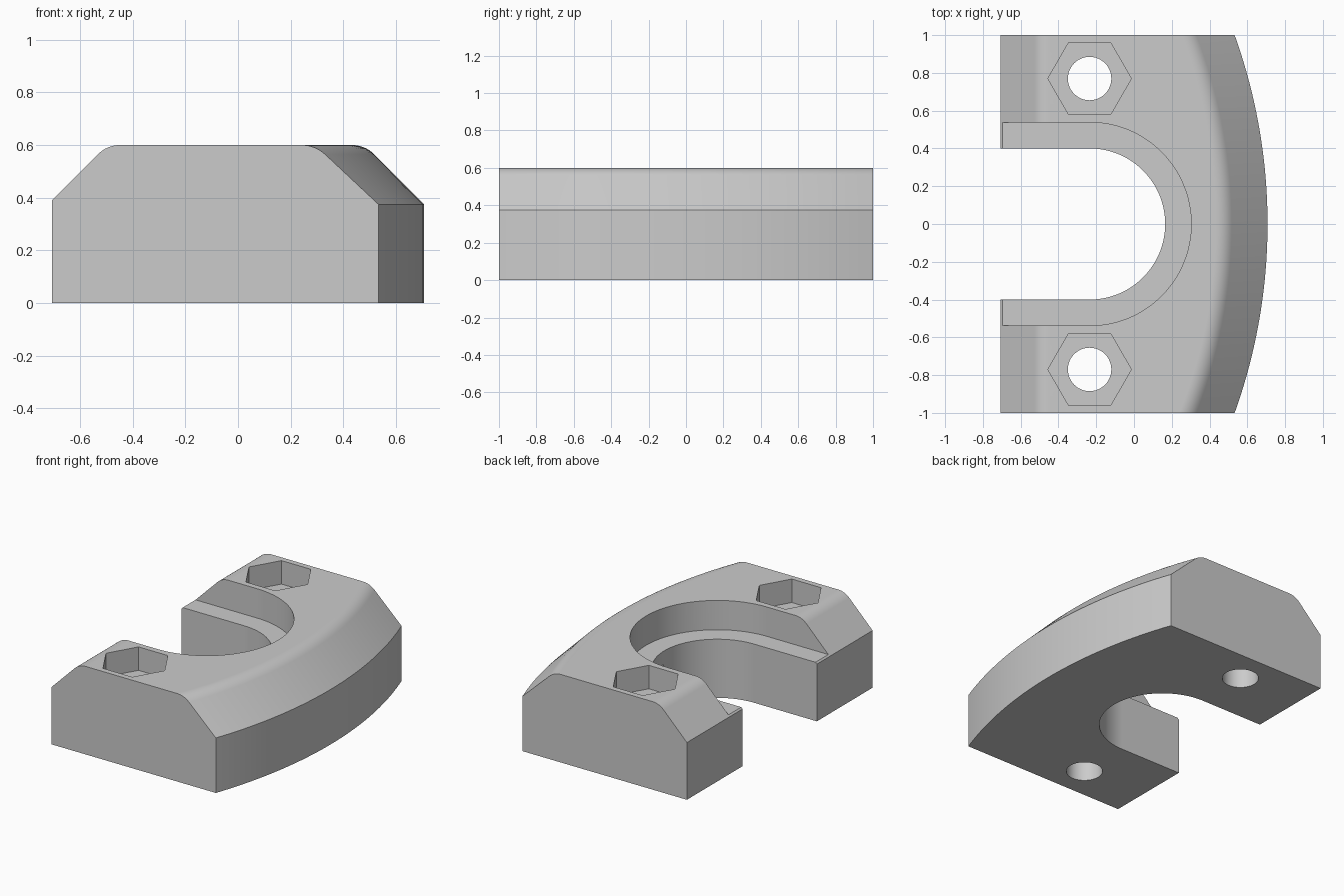
import bpy, bmesh, math
from mathutils import Vector

cube = bpy.data.objects.get("Cube")
if cube:
    bpy.data.objects.remove(cube, do_unlink=True)

HALF = 0.707          # half width in x
TOP = 0.6
ARC_R = 2.96          # radius of the bowed outer wall
BORE_X, BOLT_Y = -0.235, 0.77

grey = bpy.data.materials.new("light grey")
grey.use_nodes = True
grey.diffuse_color = (0.6, 0.6, 0.6, 1)
grey.node_tree.nodes["Principled BSDF"].inputs["Base Color"].default_value = (0.6, 0.6, 0.6, 1)


def make_object(name, bm):
    bmesh.ops.recalc_face_normals(bm, faces=bm.faces)
    mesh = bpy.data.meshes.new(name)
    bm.to_mesh(mesh)
    bm.free()
    mesh.materials.append(grey)
    obj = bpy.data.objects.new(name, mesh)
    bpy.context.collection.objects.link(obj)
    return obj


def prism(name, outline, z0, z1):
    bm = bmesh.new()
    face = bm.faces.new([bm.verts.new((x, y, z0)) for x, y in outline])
    ext = bmesh.ops.extrude_face_region(bm, geom=[face])
    verts = [g for g in ext["geom"] if isinstance(g, bmesh.types.BMVert)]
    bmesh.ops.translate(bm, verts=verts, vec=(0, 0, z1 - z0))
    return make_object(name, bm)


def circle(cx, cy, r, n):
    return [(cx + r * math.cos(math.tau * i / n), cy + r * math.sin(math.tau * i / n))
            for i in range(n)]


def u_slot(r, n=64):
    arc = [(BORE_X + r * math.sin(math.pi * i / n), -r * math.cos(math.pi * i / n))
           for i in range(n + 1)]
    return [(-1, -r)] + arc + [(-1, r)]


def edge_profile(shoulder):
    """Wall, 45 degree slope and rounded shoulder as (inset, height) pairs."""
    run, t = TOP - shoulder, 0.05
    a = Vector((run - t * 0.71, TOP - t * 0.71))
    b = Vector((run, TOP))
    c = Vector((run + t, TOP))
    bend = [tuple(a * (1 - s) ** 2 + b * 2 * s * (1 - s) + c * s * s)
            for s in (i / 8 for i in range(9))]
    return [(0, 0), (0, shoulder)] + bend


# Body: straight edge on the left, bowed edge on the right, swept along y
left, right = edge_profile(0.39), edge_profile(0.375)
bm = bmesh.new()
rings = []
STEPS = 40
for i in range(STEPS + 1):
    y = -1 + 2 * i / STEPS
    pts = [(d - HALF, y, z) for d, z in left]
    pts += [(HALF - ARC_R + math.sqrt((ARC_R - d) ** 2 - y * y), y, z)
            for d, z in reversed(right)]
    rings.append([bm.verts.new(p) for p in pts])
for ra, rb in zip(rings, rings[1:]):
    for k in range(len(ra)):
        j = (k + 1) % len(ra)
        bm.faces.new((ra[k], ra[j], rb[j], rb[k]))
bm.faces.new(rings[0])
bm.faces.new(rings[-1])
# Merge the flat strips of the straight side
bmesh.ops.dissolve_limit(bm, angle_limit=0.0005, verts=bm.verts, edges=bm.edges)
body = make_object("clamp_body", bm)

# Cutters: open slot, stepped ledge, bolt holes and hexagonal nut pockets
cutters = [prism("slot_cutter", u_slot(0.4), -0.2, 1),
           prism("ledge_cutter", u_slot(0.538), 0.4, 1)]
for side, y in (("front", -BOLT_Y), ("back", BOLT_Y)):
    cutters.append(prism(side + "_bolt_hole_cutter", circle(BORE_X, y, 0.115, 48), -0.2, 1))
    cutters.append(prism(side + "_nut_pocket_cutter", circle(BORE_X, y, 0.221, 6), 0.44, 1))

bpy.ops.object.select_all(action="DESELECT")
body.select_set(True)
bpy.context.view_layer.objects.active = body
for cutter in cutters:
    cutter.hide_render = True
    mod = body.modifiers.new(cutter.name, "BOOLEAN")
    mod.operation, mod.solver, mod.object = "DIFFERENCE", "EXACT", cutter
    bpy.ops.object.modifier_apply(modifier=mod.name)
    bpy.data.objects.remove(cutter, do_unlink=True)

# Smooth curves with crisp edges
bpy.ops.object.shade_smooth_by_angle(angle=math.radians(25))
weighted = body.modifiers.new("even_shading", "WEIGHTED_NORMAL")
weighted.keep_sharp = True
